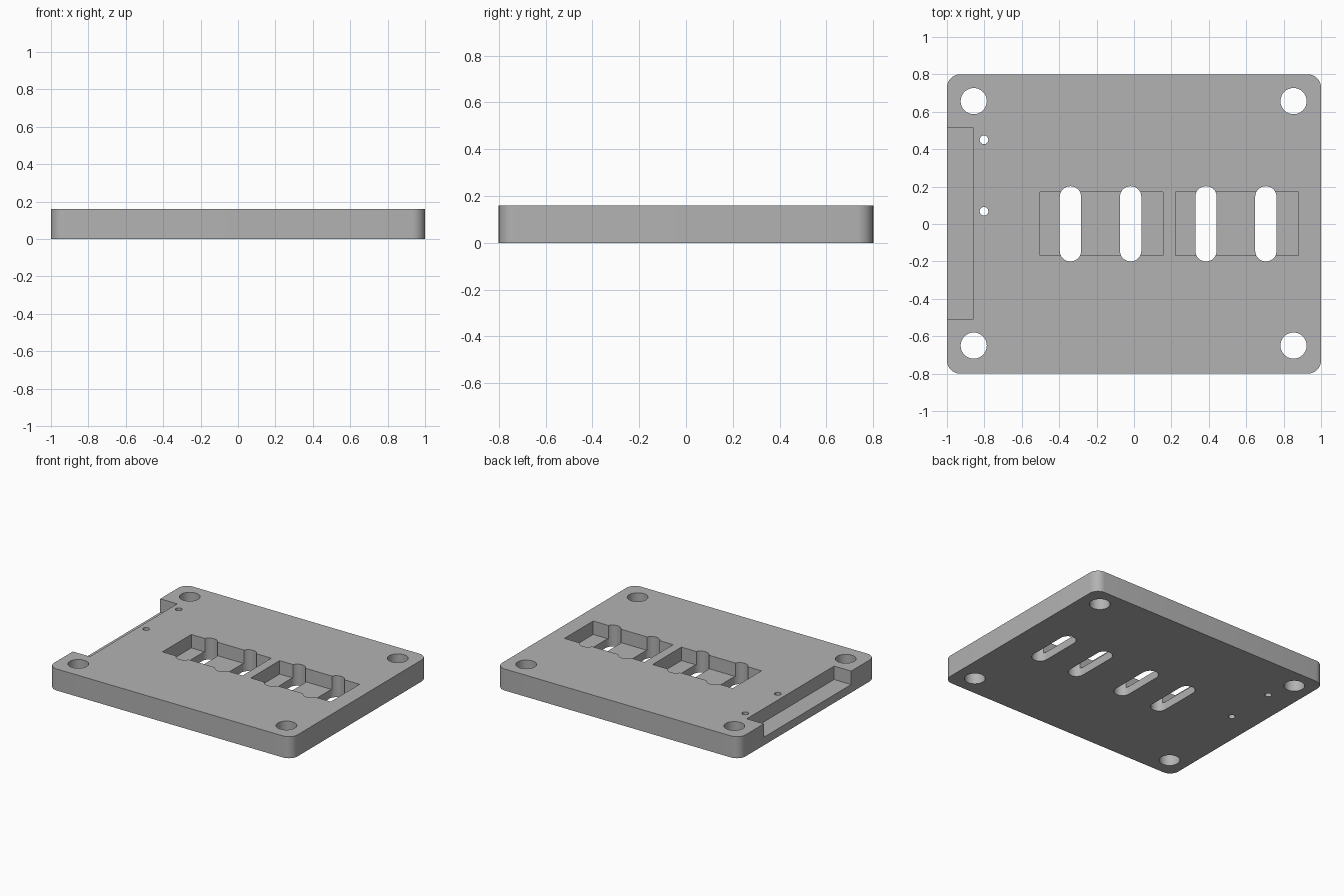
import bpy, bmesh, math

if "Cube" in bpy.data.objects:
    bpy.data.objects.remove(bpy.data.objects["Cube"], do_unlink=True)

TOP = 0.16
FLOOR = 0.06

# Single grey finish
grey = bpy.data.materials.new("plain grey")
grey.use_nodes = True
colour = (0.45, 0.45, 0.45, 1)
grey.diffuse_color = colour
grey.node_tree.nodes["Principled BSDF"].inputs["Base Color"].default_value = colour


def rounded_outline(x0, x1, y0, y1, radius, steps):
    """Counter-clockwise rectangle outline with arcs at its corners."""
    if radius == 0:
        return [(x0, y0), (x1, y0), (x1, y1), (x0, y1)]
    centres = [(x1 - radius, y1 - radius), (x0 + radius, y1 - radius),
               (x0 + radius, y0 + radius), (x1 - radius, y0 + radius)]
    points = []
    for quarter, (cx, cy) in enumerate(centres):
        for i in range(steps + 1):
            a = (quarter + i / steps) * math.pi / 2
            p = (cx + radius * math.cos(a), cy + radius * math.sin(a))
            if not points or math.dist(p, points[-1]) > 1e-5:
                points.append(p)
    if math.dist(points[0], points[-1]) < 1e-5:
        points.pop()
    return points


def slab(name, x0, x1, y0, y1, z0, z1, radius=0, steps=8):
    bm = bmesh.new()
    outline = rounded_outline(x0, x1, y0, y1, radius, steps)
    face = bm.faces.new([bm.verts.new((x, y, z0)) for x, y in outline])
    grown = bmesh.ops.extrude_face_region(bm, geom=[face])["geom"]
    bmesh.ops.translate(bm, vec=(0, 0, z1 - z0),
                        verts=[v for v in grown if isinstance(v, bmesh.types.BMVert)])
    bmesh.ops.recalc_face_normals(bm, faces=bm.faces)
    mesh = bpy.data.meshes.new(name)
    bm.to_mesh(mesh)
    bm.free()
    mesh.materials.append(grey)
    obj = bpy.data.objects.new(name, mesh)
    bpy.context.collection.objects.link(obj)
    return obj


plate = slab("mounting_plate", -1, 1, -0.8, 0.8, 0, TOP, 0.07)
bpy.context.view_layer.objects.active = plate
plate.select_set(True)


def cut(*bounds, **options):
    """Subtract a slab from the plate, then discard the cutter."""
    cutter = slab("cutter", *bounds, **options)
    cutter.hide_render = True
    mod = plate.modifiers.new("cut", "BOOLEAN")
    mod.operation = "DIFFERENCE"
    mod.solver = "EXACT"
    mod.object = cutter
    bpy.ops.object.modifier_apply(modifier=mod.name)
    bpy.data.objects.remove(cutter, do_unlink=True)


def drill(x, y, r):
    cut(x - r, x + r, y - r, y + r, -0.1, TOP + 0.1, radius=r)


# Two rectangular pockets and the open notch in the right edge
for x0, x1 in ((-0.503, 0.155), (0.223, 0.88)):
    cut(x0, x1, -0.168, 0.17, FLOOR, TOP + 0.1)
cut(-1.1, -0.86, -0.51, 0.515, FLOOR, TOP + 0.1)

# Four through slots with round ends
for x in (-0.34, -0.018, 0.385, 0.705):
    cut(x - 0.057, x + 0.057, -0.2, 0.202, -0.1, TOP + 0.1, radius=0.056)

# Corner bolt holes and two pin holes
for x in (-0.857, 0.853):
    for y in (-0.65, 0.657):
        drill(x, y, 0.07)
for y in (0.068, 0.45):
    drill(-0.802, y, 0.023)

bpy.ops.object.shade_smooth_by_angle(angle=math.radians(30))
